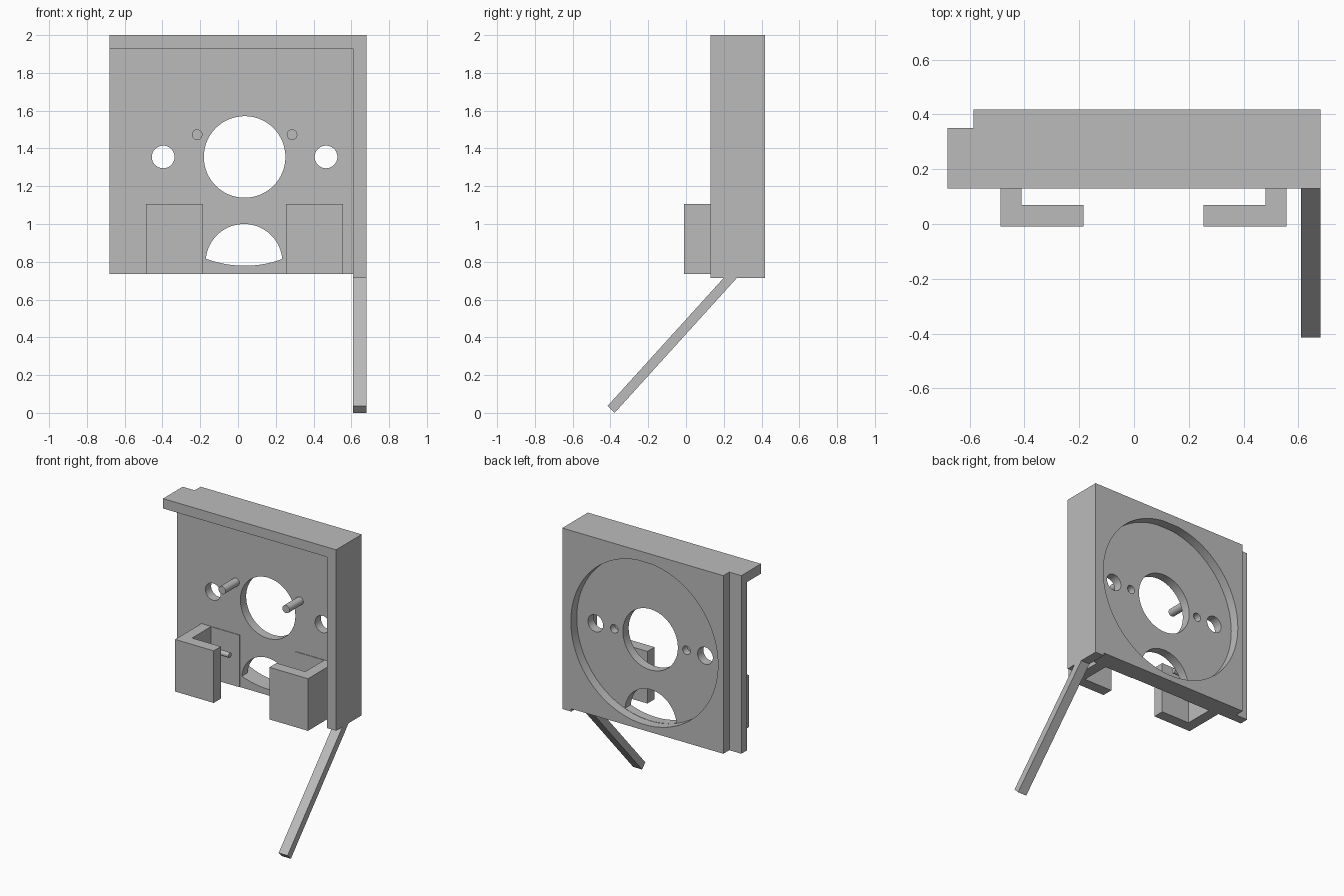
import bpy, bmesh, math
from mathutils import Vector

if "Cube" in bpy.data.objects:
    bpy.data.objects.remove(bpy.data.objects["Cube"], do_unlink=True)

grey = bpy.data.materials.new("plain grey")
grey.use_nodes = True
GREY = (0.5, 0.5, 0.5, 1)
grey.diffuse_color = GREY
grey.node_tree.nodes["Principled BSDF"].inputs["Base Color"].default_value = GREY


def prism(name, profile, axis, lo, hi):
    """Extrude a 2D profile along the x, y or z axis, from lo to hi."""
    place = {"x": lambda a, b, t: (t, a, b),
             "y": lambda a, b, t: (a, t, b),
             "z": lambda a, b, t: (a, b, t)}[axis]
    bm = bmesh.new()
    face = bm.faces.new([bm.verts.new(place(a, b, lo)) for a, b in profile])
    out = bmesh.ops.extrude_face_region(bm, geom=[face])
    new = [v for v in out["geom"] if isinstance(v, bmesh.types.BMVert)]
    bmesh.ops.translate(bm, verts=new, vec=Vector(place(0, 0, hi - lo)))
    bmesh.ops.recalc_face_normals(bm, faces=bm.faces[:])
    mesh = bpy.data.meshes.new(name)
    bm.to_mesh(mesh)
    bm.free()
    mesh.materials.append(grey)
    obj = bpy.data.objects.new(name, mesh)
    bpy.context.collection.objects.link(obj)
    return obj


def box(name, x, y, z):
    return prism(name, [(x[0], y[0]), (x[1], y[0]), (x[1], y[1]), (x[0], y[1])], "z", *z)


def circle(cx, cz, r, n=64):
    return [(cx + r * math.cos(math.tau * i / n), cz + r * math.sin(math.tau * i / n))
            for i in range(n)]


def cut(target, profile, lo, hi):
    """Cut a profile through the target along y."""
    cutter = prism("cutter", profile, "y", lo, hi)
    cutter.hide_render = True
    mod = target.modifiers.new("cut", "BOOLEAN")
    mod.operation, mod.solver, mod.object = "DIFFERENCE", "EXACT", cutter
    bpy.context.view_layer.objects.active = target
    bpy.ops.object.modifier_apply(modifier=mod.name)
    bpy.data.objects.remove(cutter, do_unlink=True)


def smooth(obj):
    bpy.ops.object.select_all(action="DESELECT")
    obj.select_set(True)
    bpy.context.view_layer.objects.active = obj
    bpy.ops.object.shade_smooth_by_angle(angle=math.radians(30))


# Main levels: lip front, plate front, pocket floor, plate back
LIP, FRONT, FLOOR, BACK = 0.13, 0.285, 0.35, 0.417
LEFT, RIGHT, STEP, PANEL = 0.68, -0.68, -0.585, 0.61
BOTTOM, TOP = 0.735, 1.93
CX, CZ, POCKET = 0.035, 1.355, 0.578

# Plate with a stepped edge on the right
plate = prism("plate", [(RIGHT, FRONT), (PANEL, FRONT), (PANEL, BACK),
                        (STEP, BACK), (STEP, FLOOR), (RIGHT, FLOOR)], "z", BOTTOM, TOP)

# Round pocket in the back and the holes through its floor
cut(plate, circle(CX, CZ, POCKET, 128), FLOOR, 0.6)
cut(plate, circle(CX, CZ, 0.216), 0.1, 0.6)
for side in (-1, 1):
    cut(plate, circle(CX + side * 0.431, CZ, 0.06, 48), 0.1, 0.6)
    cut(plate, circle(CX + side * 0.284, CZ, 0.03, 32), 0.3, 0.6)

# Lower opening, bounded by the pocket rim
opening = []
for x, z in circle(CX - 0.003, 0.797, 0.203, 96):
    d = math.hypot(x - CX, z - CZ)
    k = min(1, (POCKET - 0.002) / d)
    opening.append((CX + (x - CX) * k, CZ + (z - CZ) * k))
cut(plate, opening, 0.1, 0.4)
smooth(plate)

# Top lip and side panel
prism("top_lip", [(RIGHT, LIP), (LEFT, LIP), (LEFT, BACK), (STEP, BACK),
                  (STEP, FLOOR), (RIGHT, FLOOR)], "z", TOP, 2.0)
box("side_panel", (PANEL, LEFT), (LIP, BACK), (0.715, TOP))

# Slanted arm below the side panel
prism("slanted_arm", [(-0.415, 0.037), (-0.378, 0.0), (0.27, 0.715), (0.2, 0.715)],
      "x", PANEL, LEFT)

# Mirrored hooks, small rods and pegs on the front
for side, label in ((-1, "right"), (1, "left")):
    def across(a, b):
        return sorted((CX + side * a, CX + side * b))

    outer, inner, leg = 0.522, 0.219, 0.445
    ox, ix, lx = (CX + side * v for v in (outer, inner, leg))
    prism(label + "_hook", [(ox, -0.01), (ix, -0.01), (ix, 0.07),
                            (lx, 0.07), (lx, FRONT), (ox, FRONT)], "z", BOTTOM, 1.105)
    box(label + "_hook_pad", across(inner, leg), (FRONT - 0.004, FRONT), (BOTTOM, 1.105))
    smooth(prism(label + "_rod", circle(0.18, 1.0, 0.018, 24), "x", *across(inner + 0.005, leg)))
    smooth(prism(label + "_peg", circle(CX + side * 0.251, 1.473, 0.028, 32), "y", LIP, FRONT))
